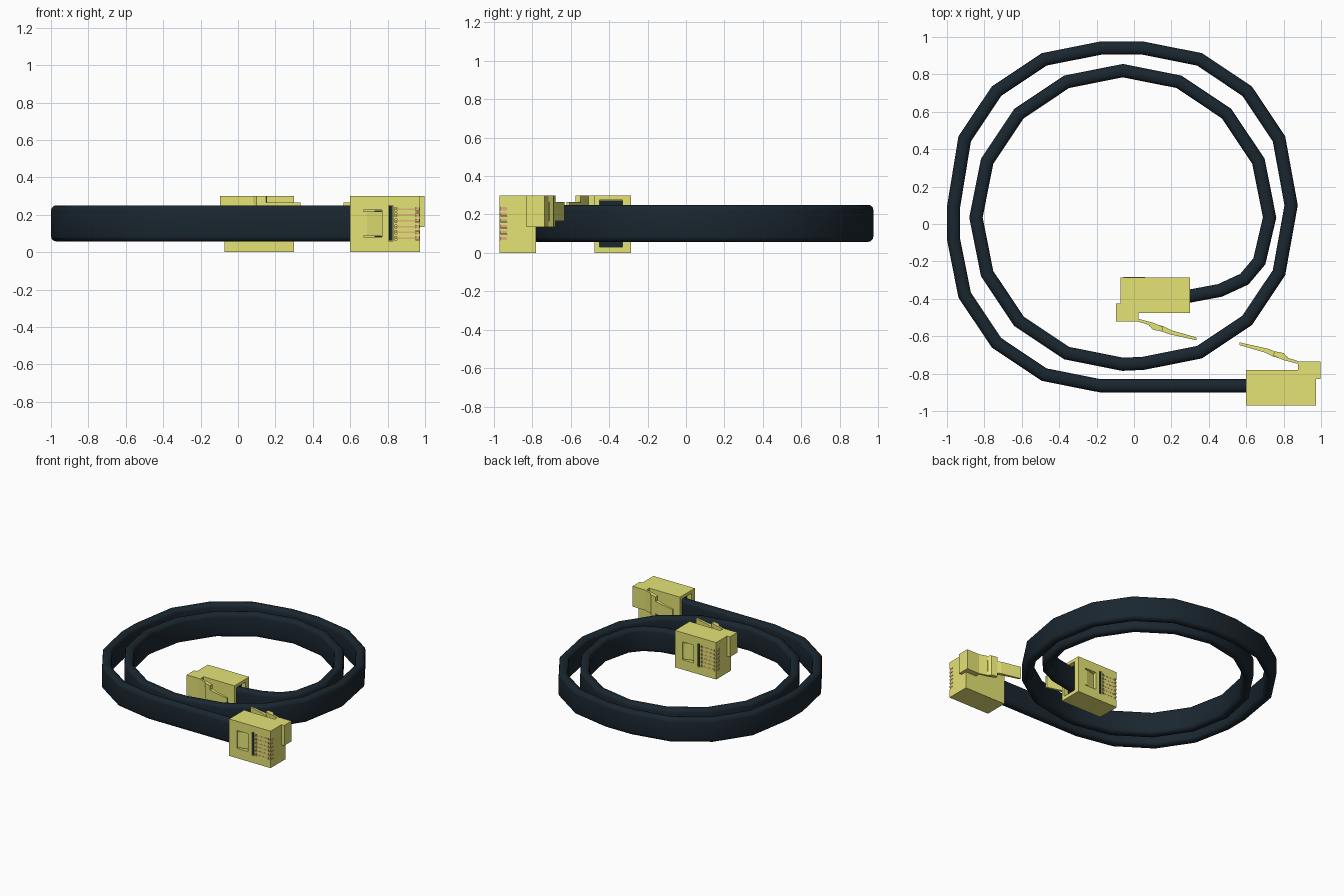
import bpy, bmesh
from math import pi, cos, sin, radians
from mathutils import Vector, Matrix

cube = bpy.data.objects.get("Cube")
if cube:
    bpy.data.objects.remove(cube, do_unlink=True)


def material(name, rgb, rough=0.5):
    m = bpy.data.materials.new(name)
    m.use_nodes = True
    m.diffuse_color = (*rgb, 1)
    shader = m.node_tree.nodes["Principled BSDF"]
    shader.inputs["Base Color"].default_value = (*rgb, 1)
    shader.inputs["Roughness"].default_value = rough
    return m


YELLOW = material("yellow plastic", (0.78, 0.77, 0.18))
NAVY = material("dark cable jacket", (0.010, 0.019, 0.028))
COPPER = material("copper contact", (0.75, 0.45, 0.2))


def finish(name, bm, mat):
    bmesh.ops.recalc_face_normals(bm, faces=bm.faces)
    mesh = bpy.data.meshes.new(name)
    bm.to_mesh(mesh)
    bm.free()
    mesh.materials.append(mat)
    ob = bpy.data.objects.new(name, mesh)
    bpy.context.collection.objects.link(ob)
    return ob


def boxes(name, spans, mat):
    """One object from boxes given as (x0, x1, y0, y1, z0, z1)."""
    bm = bmesh.new()
    for x0, x1, y0, y1, z0, z1 in spans:
        centre = Vector((x0 + x1, y0 + y1, z0 + z1)) / 2
        size = Matrix.Diagonal((x1 - x0, y1 - y0, z1 - z0, 1))
        bmesh.ops.create_cube(bm, size=1, matrix=Matrix.Translation(centre) @ size)
    return finish(name, bm, mat)


def prism(name, outline, z0, z1, mat):
    """Extrude a plan outline upwards."""
    bm = bmesh.new()
    face = bm.faces.new([bm.verts.new((x, y, z0)) for x, y in outline])
    new = bmesh.ops.extrude_face_region(bm, geom=[face])["geom"]
    top = [v for v in new if isinstance(v, bmesh.types.BMVert)]
    bmesh.ops.translate(bm, verts=top, vec=(0, 0, z1 - z0))
    return finish(name, bm, mat)


# Flat cable: arcs joined by short straights, then a tight inner bend
def arc(cx, cy, start, end, r=0.785, step=22.5):
    n = round(abs(end - start) / step)
    angles = [radians(start + (end - start) * i / n) for i in range(n + 1)]
    return [Vector((cx + r * cos(a), cy + r * sin(a))) for a in angles]


path = [Vector((0.64, -0.865))]
path += arc(-0.18, -0.08, 270, 180)
path += [Vector((-0.965, 0.09))]
path += arc(-0.18, 0.155, 157.5, 90)
path += arc(0.05, 0.155, 90, 22.5)
path += [Vector((0.84, 0.1))]
path += arc(0.05, 0.04, -22.5, -90)
path += arc(-0.06, 0.035, 270, 0)
path += [Vector(p) for p in ((0.67, -0.2), (0.59, -0.295), (0.46, -0.355),
                             (0.3, -0.385), (0.26, -0.39))]


def rounded_section(w, h, r, n=3):
    pts = []
    for k, (sx, sy) in enumerate(((1, 1), (-1, 1), (-1, -1), (1, -1))):
        for i in range(n + 1):
            a = (k + i / n) * pi / 2
            pts.append((sx * (w / 2 - r) + r * cos(a), sy * (h / 2 - r) + r * sin(a)))
    return pts


def sweep(name, path, section, z, mat):
    bm = bmesh.new()
    rings = []
    for i, p in enumerate(path):
        a = (p - path[max(i - 1, 0)]).normalized()
        b = (path[min(i + 1, len(path) - 1)] - p).normalized()
        a, b = (b, b) if i == 0 else (a, a if i == len(path) - 1 else b)
        t = (a + b).normalized()
        side = Vector((-t.y, t.x)) / t.dot(a)      # mitred corner
        rings.append([bm.verts.new((p.x + side.x * u, p.y + side.y * u, z + v))
                      for u, v in section])
    n = len(section)
    for r0, r1 in zip(rings, rings[1:]):
        for j in range(n):
            k = (j + 1) % n
            bm.faces.new((r0[j], r0[k], r1[k], r1[j]))
    bm.faces.new(rings[0])
    bm.faces.new(rings[-1])
    return finish(name, bm, mat)


cable = sweep("flat_cable", path, rounded_section(0.07, 0.193, 0.028), 0.154, NAVY)
bpy.ops.object.select_all(action="DESELECT")
cable.select_set(True)
bpy.context.view_layer.objects.active = cable
bpy.ops.object.shade_smooth_by_angle(angle=radians(35))

# Plug body with cable mouth, strain window, crimp slot and contact notches
FRONT = -0.97
FLOOR = FRONT + 0.04
contact_heights = [0.075 + 0.031 * i for i in range(6)]
body = boxes("plug_body", [(0.6, 0.972, FRONT, -0.78, 0, 0.3)], YELLOW)
cuts = [(0.55, 0.645, -0.925, -0.805, 0.03, 0.275),
        (0.67, 0.77, -1.1, FLOOR, 0.08, 0.225),
        (0.805, 0.828, -1.1, FLOOR, 0.06, 0.25)]
for z in contact_heights:
    cuts += [(0.836, 0.85, -1.1, FLOOR, z - 0.009, z + 0.009),
             (0.95, 1.1, -1.1, FLOOR, z - 0.009, z + 0.009)]
cutter = boxes("slot_cutter", cuts, YELLOW)
cutter.hide_render = True
mod = body.modifiers.new("slots", "BOOLEAN")
mod.operation, mod.solver, mod.object = "DIFFERENCE", "EXACT", cutter
bpy.context.view_layer.objects.active = body
bpy.ops.object.modifier_apply(modifier=mod.name)
bpy.data.objects.remove(cutter, do_unlink=True)

# Cable jacket showing in the crimp slot, the window corners and the mouth
jacket = boxes("inner_jacket", [(0.806, 0.827, FRONT + 0.008, FLOOR, 0.061, 0.249),
                                (0.73, 0.769, FLOOR - 0.008, FLOOR, 0.081, 0.224),
                                (0.637, 0.645, -0.924, -0.806, 0.031, 0.274)], NAVY)

# Sloped filler in the strain window
ramp = prism("strain_ramp", [(0.67, -0.965), (0.69, -0.965), (0.77, -0.945),
                             (0.77, FLOOR), (0.67, FLOOR)], 0.087, 0.218, YELLOW)

# Contacts: thin blades along the front with wide pads at the nose
blades = []
for z in contact_heights:
    blades += [(0.842, 0.955, FRONT - 0.001, FLOOR, z - 0.004, z + 0.004),
               (0.952, 0.97, FRONT + 0.004, FLOOR, z - 0.008, z + 0.008)]
contacts = boxes("contacts", blades, COPPER)

# Offset head and spring latch
head = boxes("latch_head", [(0.876, 0.997, -0.83, -0.735, 0.135, 0.3)], YELLOW)
root = prism("latch_root", [(0.885, -0.75), (0.885, -0.735), (0.82, -0.715), (0.8, -0.69),
                            (0.75, -0.68), (0.745, -0.705), (0.8, -0.728)],
             0.135, 0.3, YELLOW)
tail = prism("latch_tail", [(0.82, -0.73), (0.82, -0.71), (0.72, -0.668), (0.565, -0.633),
                            (0.565, -0.648), (0.7, -0.687), (0.74, -0.707)],
             0.165, 0.265, YELLOW)

# Second plug: same parts turned half way round
for part in (body, jacket, ramp, contacts, head, root, tail):
    twin = part.copy()
    twin.name = "inner_" + part.name
    part.name = "outer_" + part.name
    twin.location = (0.9, -1.255, 0)
    twin.rotation_euler.z = pi
    bpy.context.collection.objects.link(twin)
